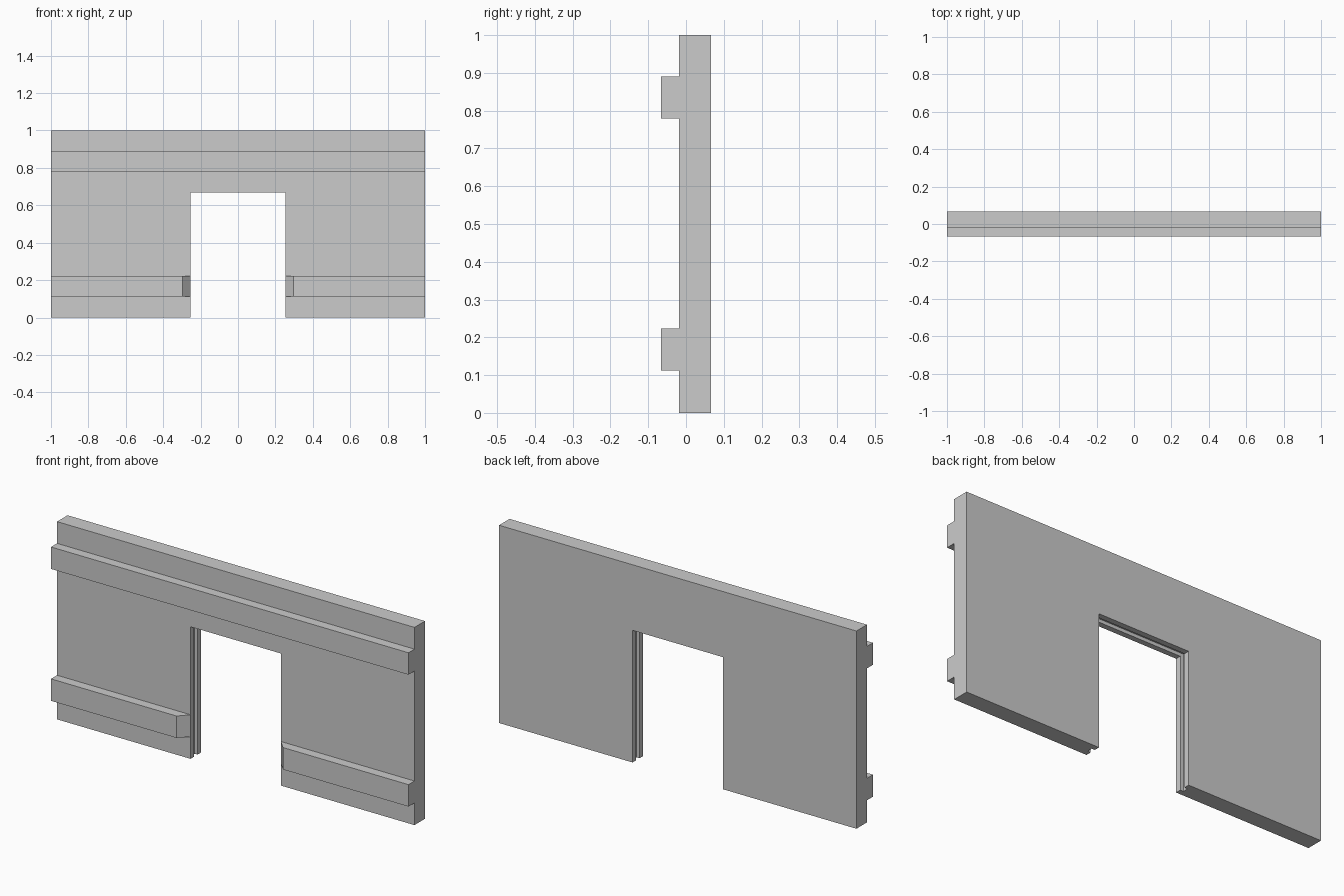
import bpy, bmesh

if "Cube" in bpy.data.objects:
    bpy.data.objects.remove(bpy.data.objects["Cube"])

FRONT, FACE, BACK = -0.066, -0.018, 0.066   # batten front, wall face, wall back
DOOR_X, DOOR_Z = 0.253, 0.668               # doorway half width and height
GROOVE_Y0, GROOVE_Y1, GROOVE_D = 0.010, 0.038, 0.017
RAIL = 0.111                                # batten height


def prism(name, outline, z0, z1):
    """Extrude an xy outline from z0 to z1."""
    bm = bmesh.new()
    face = bm.faces.new([bm.verts.new((x, y, z0)) for x, y in outline])
    ext = bmesh.ops.extrude_face_region(bm, geom=[face])
    verts = [g for g in ext["geom"] if isinstance(g, bmesh.types.BMVert)]
    bmesh.ops.translate(bm, verts=verts, vec=(0, 0, z1 - z0))
    bmesh.ops.recalc_face_normals(bm, faces=bm.faces[:])
    mesh = bpy.data.meshes.new(name)
    bm.to_mesh(mesh)
    bm.free()
    obj = bpy.data.objects.new(name, mesh)
    bpy.context.collection.objects.link(obj)
    return obj


def box(name, x, y0, y1, z0, z1):
    return prism(name, [(-x, y0), (x, y0), (x, y1), (-x, y1)], z0, z1)


def cut(target, cutter):
    mod = target.modifiers.new(cutter.name, "BOOLEAN")
    mod.operation = "DIFFERENCE"
    mod.solver = "EXACT"
    mod.object = cutter
    bpy.context.view_layer.objects.active = target
    bpy.ops.object.modifier_apply(modifier=mod.name)
    bpy.data.objects.remove(cutter)


# Wall panel with doorway and the slot running round the door reveal
wall = box("wall_panel", 1, FACE, BACK, 0, 1)
cut(wall, box("door_cutter", DOOR_X, -0.2, 0.2, -0.1, DOOR_Z))
cut(wall, box("slot_cutter", DOOR_X + GROOVE_D, GROOVE_Y0, GROOVE_Y1,
              -0.1, DOOR_Z + GROOVE_D))

# Full-width upper batten
box("upper_batten", 1, FRONT, FACE, 0.779, 0.779 + RAIL)

# Lower battens, mitred where they meet the doorway
for side, s in (("left", -1), ("right", 1)):
    prism(f"lower_batten_{side}",
          [(s, FACE), (s, FRONT), (s * (DOOR_X + 0.045), FRONT), (s * DOOR_X, FACE)],
          0.112, 0.112 + RAIL)
